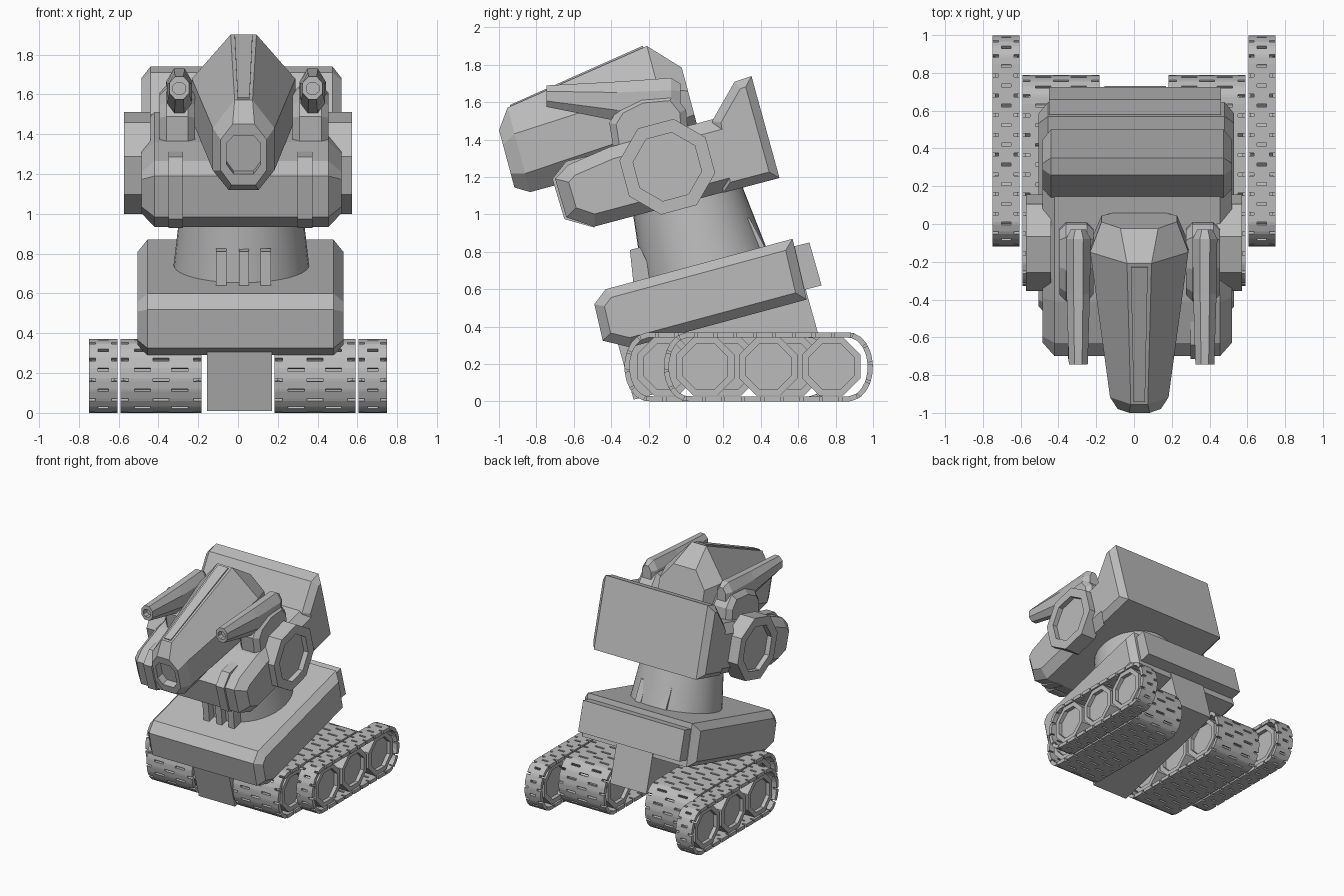
import bpy, bmesh, math
from mathutils import Vector

if "Cube" in bpy.data.objects:
    bpy.data.objects.remove(bpy.data.objects["Cube"])

grey = bpy.data.materials.new("plain_grey")
grey.use_nodes = True
COLOUR = (0.5, 0.5, 0.5, 1)
grey.diffuse_color = COLOUR
grey.node_tree.nodes["Principled BSDF"].inputs["Base Color"].default_value = COLOUR

TILT = math.radians(15)
C, S = math.cos(TILT), math.sin(TILT)


def make(name, verts, faces, fix=True):
    mesh = bpy.data.meshes.new(name)
    mesh.from_pydata(verts, [], faces)
    if fix:
        bm = bmesh.new()
        bm.from_mesh(mesh)
        bmesh.ops.recalc_face_normals(bm, faces=bm.faces)
        bm.to_mesh(mesh)
        bm.free()
    mesh.materials.append(grey)
    ob = bpy.data.objects.new(name, mesh)
    bpy.context.collection.objects.link(ob)
    return ob


def loft(name, rings):
    """Skin a list of equal-length rings and cap both ends."""
    n = len(rings[0])
    verts = [p for r in rings for p in r]
    faces = [(k * n + i, k * n + (i + 1) % n, (k + 1) * n + (i + 1) % n, (k + 1) * n + i)
             for k in range(len(rings) - 1) for i in range(n)]
    faces += [tuple(range(n)), tuple(range(len(verts) - n, len(verts)))]
    return make(name, verts, faces)


def inset(poly, d):
    """Shrink a convex outline by distance d."""
    mid = sum((Vector(p) for p in poly), Vector((0, 0))) / len(poly)
    out = []
    for i, p in enumerate(poly):
        p, a, b = Vector(p), Vector(poly[i - 1]), Vector(poly[(i + 1) % len(poly)])
        normals = []
        for e in (p - a, b - p):
            m = Vector((-e.y, e.x)).normalized()
            normals.append(m if m.dot(mid - p) > 0 else -m)
        s = normals[0] + normals[1]
        out.append(p + s * (d / (1 + normals[0].dot(normals[1]))))
    return out


def slab(name, poly, x0, x1, bevel=0.0):
    """Side profile (y, z) stretched across x with chamfered sides."""
    small = inset(poly, bevel) if bevel else poly
    steps = [(x0, small), (x0 + bevel, poly), (x1 - bevel, poly), (x1, small)]
    if not bevel:
        steps = [steps[0], steps[3]]
    return loft(name, [[(x, p[0], p[1]) for p in q] for x, q in steps])


def disc(name, x0, x1, y, z, r, hole, depth, turn, chamfer=0.0):
    """Eight-sided wheel with a recessed hub on both sides."""
    steps = [(x0 + depth, hole), (x0, hole), (x0, r - chamfer), (x0 + chamfer, r),
             (x1 - chamfer, r), (x1, r - chamfer), (x1, hole), (x1 - depth, hole)]
    return loft(name, [[(x, y + q * math.cos(turn + i * math.pi / 4),
                         z + q * math.sin(turn + i * math.pi / 4)) for i in range(8)]
                       for x, q in steps])


def belt(name, x0, x1, yc, slots):
    """Track belt: a closed strip with staggered slots, thickened inwards."""
    path = []
    for side in (1, -1):
        for i in range(13):
            a = -math.pi / 2 + math.pi * i / 12
            path.append(Vector((yc + side * (0.43 + 0.13 * math.cos(a)),
                                0.185 + side * 0.185 * math.sin(a))))
    n = len(path)
    lengths = [(path[(i + 1) % n] - path[i]).length for i in range(n)]
    total = sum(lengths)

    def at(t):
        t = t % 1 * total
        for i, d in enumerate(lengths):
            if t <= d:
                return path[i].lerp(path[(i + 1) % n], t / d)
            t -= d
        return path[0]

    rows = 52
    cuts = sorted({0.0, 1.0} | {v for row in slots for s in row for v in s})
    stations = [at((k + f) / rows) for k in range(rows) for f in (0, 0.3)]
    m, w = len(stations), len(cuts)
    verts = [(x0 + (x1 - x0) * c, p.x, p.y) for p in stations for c in cuts]
    faces = []
    for k in range(m):
        for j in range(w - 1):
            mid = (cuts[j] + cuts[j + 1]) / 2
            if k % 2 == 0 and any(a < mid < b for a, b in slots[k // 2 % 2]):
                continue
            q = (k + 1) % m
            faces.append((k * w + j, q * w + j, q * w + j + 1, k * w + j + 1))
    ob = make(name, verts, faces, False)
    mod = ob.modifiers.new("thickness", "SOLIDIFY")
    mod.thickness, mod.offset = 0.028, -1
    return ob


# Tracks and wheels
narrow = [[(0.32, 0.68)], [(0, 0.22), (0.78, 1)]]
wide = [[(0.17, 0.37), (0.63, 0.83)], [(0, 0.1), (0.4, 0.6), (0.9, 1)]]
for s, side in ((1, "left"), (-1, "right")):
    for kind, xa, xb, yc, slots in (("outer", 0.605, 0.748, 0.44, narrow),
                                    ("inner", 0.183, 0.59, 0.23, wide)):
        lo, hi = sorted((s * xa, s * xb))
        belt(f"{side}_{kind}_track", lo, hi, yc, slots)
        for i in (-1, 0, 1):
            disc(f"{side}_{kind}_wheel_{i + 2}", lo + 0.012, hi - 0.012, yc + i * 0.337, 0.187,
                 0.168, 0.13, 0.03, math.pi / 8)

# Pillar under the base
slab("pillar", [(-0.28, 0.01), (0.73, 0.28), (0.64, 0.6), (-0.37, 0.33)], -0.155, 0.17)

# Base and rear plate
slab("base", [(-0.43, 0.60), (-0.49, 0.52), (-0.445, 0.325), (-0.30, 0.29),
              (0.645, 0.545), (0.57, 0.87)], -0.505, 0.53, 0.05)
slab("base_rear_plate", [(0.5, 0.81), (0.66, 0.85), (0.725, 0.62), (0.56, 0.58)], -0.45, 0.46)

# Neck, leaning forward
foot = Vector((0.017, 0.12, 0.66))
rings = []
for h, r in ((0, 0.35), (0.62, 0.28)):
    rings.append([foot + Vector((r * math.cos(a), r * math.sin(a) * C - h * S,
                                 r * math.sin(a) * S + h * C))
                  for a in (i * math.tau / 40 for i in range(40))])
neck = loft("neck", rings)
bpy.context.view_layer.objects.active = neck
neck.select_set(True)
bpy.ops.object.shade_smooth_by_angle(angle=math.radians(40))
neck.select_set(False)
for i, x in enumerate((-0.085, 0.03, 0.14)):
    slab(f"neck_front_rib_{i + 1}", [(-0.30, 0.81), (-0.245, 0.825), (-0.15, 0.62), (-0.28, 0.62)],
         x - 0.026, x + 0.026)
    slab(f"neck_rear_rib_{i + 1}", [(0.31, 0.98), (0.34, 0.98), (0.425, 0.82), (0.28, 0.78)],
         x - 0.026, x + 0.026)

# Head block and rear fin
slab("head", [(-0.70, 1.19), (-0.64, 0.985), (-0.49, 0.935), (0.485, 1.195), (0.385, 1.575),
              (-0.41, 1.36), (-0.63, 1.265)], -0.485, 0.52, 0.065)
slab("rear_fin", [(0.50, 1.195), (0.35, 1.74), (0.26, 1.71), (0.14, 1.50), (0.2, 1.116)],
     -0.485, 0.52, 0.045)
for s in (-1, 1):
    side = "left" if s > 0 else "right"
    x = 0.012 + s * 0.325
    slab(f"{side}_jaw_bar", [(-0.64, 1.285), (-0.715, 1.19), (-0.65, 0.975), (-0.49, 0.93),
                             (-0.49, 1.32)], x - 0.037, x + 0.037)
    # Ear discs
    lo, hi = sorted((s * 0.44, s * 0.572))
    disc(f"{side}_ear", lo, hi, -0.10, 1.255, 0.258, 0.185, 0.04, math.pi / 8 + TILT)
    # Gun mounts and guns
    x = 0.04 + s * 0.335
    slab(f"{side}_gun_mount", [(-0.41, 1.49), (-0.36, 1.57), (-0.24, 1.63), (-0.07, 1.645),
                               (0.0, 1.56), (0.02, 1.35), (-0.38, 1.3)],
         x - 0.10, x + 0.08, 0.035)
    gun = []
    for y, low, high, w in ((-0.70, 1.60, 1.66, 0.032), (-0.745, 1.60, 1.66, 0.032),
                            (-0.745, 1.575, 1.69, 0.05), (-0.37, 1.50, 1.71, 0.062),
                            (-0.08, 1.49, 1.73, 0.066), (-0.03, 1.55, 1.70, 0.04)):
        mid, h = (low + high) / 2, (high - low) / 2
        gun.append([(x + a * w, y, mid + b * h) for a, b in (
            (0.4, 1), (1, 0.45), (1, -0.45), (0.4, -1),
            (-0.4, -1), (-1, -0.45), (-1, 0.45), (-0.4, 1))])
    loft(f"{side}_gun", gun)


# Main cannon: sections along the tilted axis
def section(u, top, tw, high, low, sw, bottom, bw):
    half = [(tw, top), (sw, high), (sw, low), (bw, bottom)]
    pts = half + [(-a, b) for a, b in reversed(half)]
    return [(0.028 + a, u * C - b * S, u * S + b * C) for a, b in pts]


loft("cannon", [
    section(-0.53, 1.60, 0.05, 1.56, 1.45, 0.085, 1.40, 0.05),
    section(-0.59, 1.60, 0.05, 1.56, 1.45, 0.085, 1.40, 0.05),
    section(-0.59, 1.66, 0.055, 1.58, 1.42, 0.115, 1.343, 0.06),
    section(-0.515, 1.765, 0.045, 1.62, 1.40, 0.155, 1.297, 0.075),
    section(0.29, 1.89, 0.065, 1.66, 1.45, 0.26, 1.30, 0.12),
    section(0.44, 1.73, 0.1, 1.60, 1.47, 0.2, 1.40, 0.12)])
loft("cannon_ridge", [
    section(-0.50, 1.775, 0.03, 1.76, 1.75, 0.03, 1.74, 0.03),
    section(0.27, 1.897, 0.045, 1.88, 1.87, 0.045, 1.86, 0.045)])
